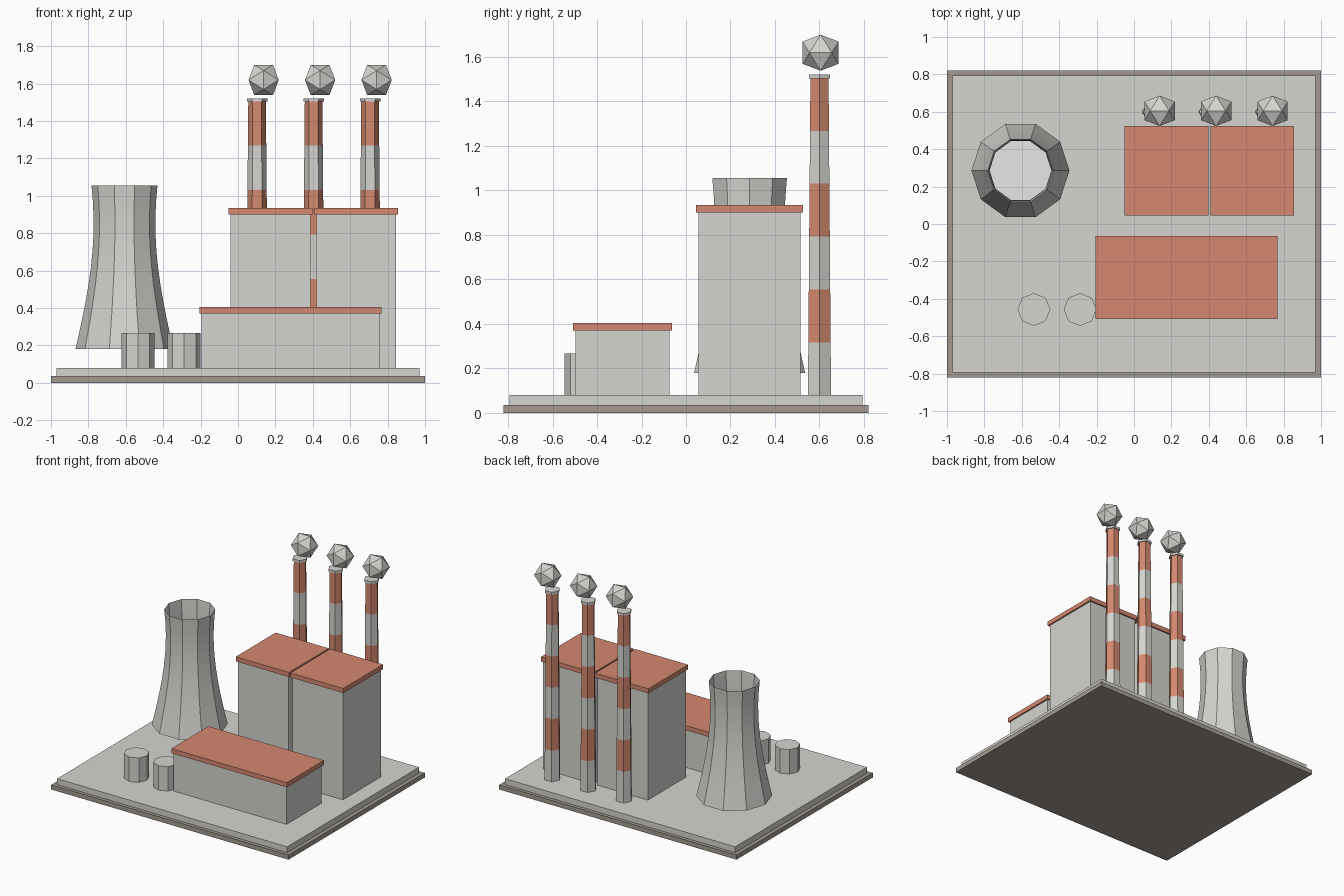
import bpy, bmesh, math
from mathutils import Vector

if "Cube" in bpy.data.objects:
    bpy.data.objects.remove(bpy.data.objects["Cube"])


def material(name, rgb):
    m = bpy.data.materials.new(name)
    m.diffuse_color = (*rgb, 1)
    m.use_nodes = True
    m.node_tree.nodes["Principled BSDF"].inputs["Base Color"].default_value = m.diffuse_color
    return m


GREY = material("light_concrete", (0.66, 0.66, 0.63))
RED = material("brick_red", (0.66, 0.25, 0.16))
BROWN = material("base_brown_grey", (0.37, 0.33, 0.29))
WHITE = material("steam_white", (0.95, 0.95, 0.95))


def finish(name, bm, *mats):
    bmesh.ops.recalc_face_normals(bm, faces=bm.faces)
    me = bpy.data.meshes.new(name)
    bm.to_mesh(me)
    bm.free()
    for m in mats:
        me.materials.append(m)
    ob = bpy.data.objects.new(name, me)
    bpy.context.collection.objects.link(ob)
    return ob


def box(name, x0, x1, y0, y1, z0, z1, mat):
    bm = bmesh.new()
    bmesh.ops.create_cube(bm, size=1)
    for v in bm.verts:
        v.co = Vector(((x0 + x1) / 2 + v.co.x * (x1 - x0),
                       (y0 + y1) / 2 + v.co.y * (y1 - y0),
                       (z0 + z1) / 2 + v.co.z * (z1 - z0)))
    return finish(name, bm, mat)


def lathe(name, x, y, sides, profile, mats, caps=True, rule=None):
    """Stack polygon rings of (radius, z); rule picks a material per band."""
    bm = bmesh.new()
    rings = [[bm.verts.new((x + r * math.cos(math.tau * i / sides),
                            y + r * math.sin(math.tau * i / sides), z))
              for i in range(sides)] for r, z in profile]
    for k, (a, b) in enumerate(zip(rings, rings[1:])):
        for i in range(sides):
            j = (i + 1) % sides
            f = bm.faces.new((a[i], a[j], b[j], b[i]))
            f.material_index = rule(k) if rule else 0
    if caps:
        bm.faces.new(rings[0][::-1])
        bm.faces.new(rings[-1])
    return finish(name, bm, *mats)


# Stepped ground slab
box("base_plinth", -1, 1, -0.82, 0.82, 0, 0.035, BROWN)
box("base_slab", -0.97, 0.97, -0.793, 0.793, 0.035, 0.08, GREY)

# Buildings with overhanging flat roofs
for name, x0, x1, y0, y1, top in (
        ("low_hall", -0.206, 0.767, -0.508, -0.063, 0.37),
        ("tall_block_left", -0.05, 0.398, 0.045, 0.525, 0.90),
        ("tall_block_right", 0.41, 0.856, 0.045, 0.525, 0.90)):
    i = 0.011
    box(name, x0 + i, x1 - i, y0 + i, y1 - i, 0.08, top, GREY)
    box(name + "_roof", x0, x1, y0, y1, top, top + 0.035, RED)

# Striped chimneys with caps and smoke puffs
PHI = (1 + 5 ** 0.5) / 2
for n, x in enumerate((0.102, 0.404, 0.706), 1):
    bands = [(0.06 - 0.013 * k / 6, 0.08 + 0.2375 * k) for k in range(7)]
    lathe(f"chimney_{n}", x, 0.6, 6, bands, (GREY, RED), rule=lambda k: k % 2)
    lathe(f"chimney_cap_{n}", x, 0.6, 6, [(0.055, 1.503), (0.055, 1.521)], (GREY,))
    # Icosahedron aligned on its edges
    bm = bmesh.new()
    s = 0.081 / PHI
    for a in (-s, s):
        for b in (-s * PHI, s * PHI):
            for co in ((a, 0, b), (b, a, 0), (0, b, a)):
                bm.verts.new(Vector(co) + Vector((x + 0.035, 0.605, 1.619)))
    bmesh.ops.convex_hull(bm, input=bm.verts)
    finish(f"smoke_puff_{n}", bm, GREY)

# Cooling tower: open hyperboloid shell with a pale floor
heights = [0.18 + 0.0875 * k for k in range(11)]
shell = [(0.165 * math.sqrt(1 + ((z - 0.85) / 0.543) ** 2), z) for z in heights]
tower = lathe("cooling_tower", -0.607, 0.286, 10, shell, (GREY,), caps=False)
bpy.context.view_layer.objects.active = tower
tower.select_set(True)
bpy.ops.object.shade_smooth_by_angle(angle=math.radians(25))
tower.select_set(False)
lathe("tower_floor", -0.607, 0.286, 10, [(0.255, 0.18), (0.253, 0.188)], (WHITE,))

# Storage tanks
for n, x in enumerate((-0.535, -0.288), 1):
    lathe(f"storage_tank_{n}", x, -0.457, 8, [(0.088, 0.08), (0.088, 0.266)], (GREY,))
